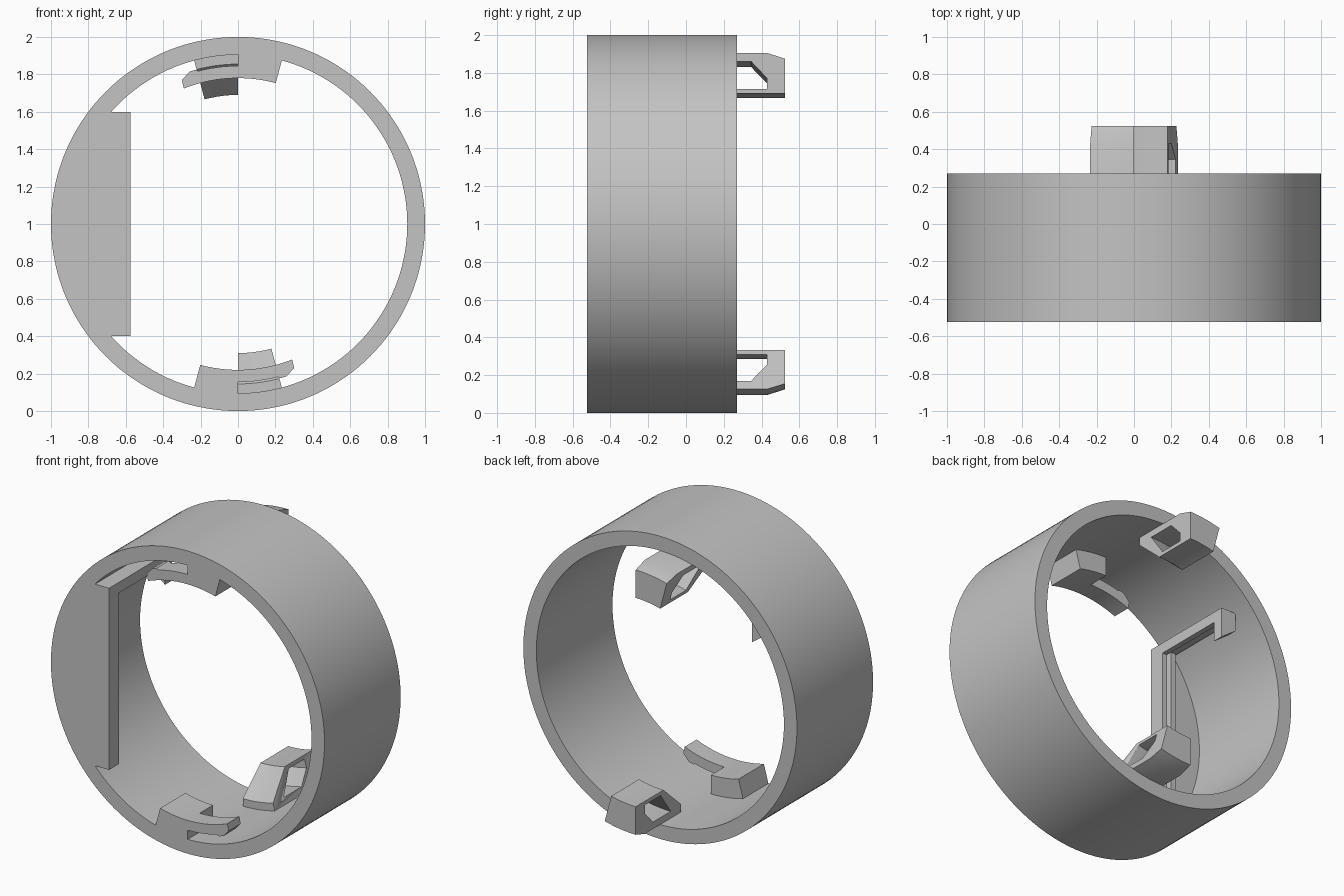
import bpy, bmesh
from math import sin, cos, asin, pi, radians
from mathutils import Matrix

cube = bpy.data.objects.get("Cube")
if cube:
    bpy.data.objects.remove(cube, do_unlink=True)

grey = bpy.data.materials.new("plain grey")
grey.use_nodes = True
colour = (0.55, 0.55, 0.55, 1)
grey.diffuse_color = colour
grey.node_tree.nodes["Principled BSDF"].inputs["Base Color"].default_value = colour

FRONT, BACK, BORE = -0.525, 0.27, 0.905


def polar(r, deg):
    """Point (x, z) about the ring axis; the angle runs from up towards +x."""
    return r * sin(radians(deg)), 1 + r * cos(radians(deg))


def arc(r, a0, a1, n=10):
    return [polar(r, a0 + (a1 - a0) * i / n) for i in range(n + 1)]


def finish(name, bm, flip=False):
    if flip:
        bm.transform(Matrix.Translation((0, 0, 1)) @ Matrix.Rotation(pi, 4, 'Y')
                     @ Matrix.Translation((0, 0, -1)))
    bmesh.ops.recalc_face_normals(bm, faces=bm.faces)
    me = bpy.data.meshes.new(name)
    bm.to_mesh(me)
    bm.free()
    me.materials.append(grey)
    ob = bpy.data.objects.new(name, me)
    bpy.context.collection.objects.link(ob)
    bpy.context.view_layer.objects.active = ob
    bpy.ops.object.select_all(action='DESELECT')
    ob.select_set(True)
    bpy.ops.object.shade_smooth_by_angle(angle=radians(25))
    return ob


def prism(name, pts, y0, y1, flip=False):
    """Extrude an (x, z) outline along y."""
    bm = bmesh.new()
    face = bm.faces.new([bm.verts.new((x, y0, z)) for x, z in pts])
    new = bmesh.ops.extrude_face_region(bm, geom=[face], use_keep_orig=True)["geom"]
    for v in new:
        if isinstance(v, bmesh.types.BMVert):
            v.co.y = y1
    return finish(name, bm, flip)


def box(name, x0, x1, y0, y1, z0, z1):
    return prism(name, [(x0, z0), (x1, z0), (x1, z1), (x0, z1)], y0, y1)


def sweep(name, section, a0, a1, steps, closed=False, flip=False):
    """Turn a (y, radius) section about the ring axis."""
    bm = bmesh.new()
    rows = []
    for i in range(steps if closed else steps + 1):
        a = a0 + (a1 - a0) * i / steps
        row = []
        for y, r in section:
            x, z = polar(r, a)
            row.append(bm.verts.new((x, y, z)))
        rows.append(row)
    n = len(section)
    for i in range(steps):
        p, q = rows[i], rows[(i + 1) % len(rows)]
        for j in range(n):
            k = (j + 1) % n
            bm.faces.new((p[j], p[k], q[k], q[j]))
    if not closed:
        bm.faces.new(rows[0])
        bm.faces.new(rows[-1])
    return finish(name, bm, flip)


def cut(ob, cutter):
    """Subtract the cutter for good and drop it."""
    mod = ob.modifiers.new("cut", 'BOOLEAN')
    mod.operation, mod.solver, mod.object = 'DIFFERENCE', 'EXACT', cutter
    cutter.hide_render = True
    bpy.context.view_layer.update()
    dg = bpy.context.evaluated_depsgraph_get()
    me = bpy.data.meshes.new_from_object(ob.evaluated_get(dg))
    ob.modifiers.clear()
    ob.data = me
    bpy.data.objects.remove(cutter, do_unlink=True)


# Main ring
sweep("ring", [(FRONT, BORE), (FRONT, 1), (BACK, 1), (BACK, BORE)], 0, 360, 144, closed=True)

# Pierced lugs at the back and hooked clips at the front, above and below
lug = [(0.05, BORE), (0.05, 0.855), (0.235, 0.69), (0.525, 0.69),
       (0.525, 0.875), (0.43, BORE)]
eye = [(0.16, 0.86), (0.345, 0.86), (0.43, 0.77), (0.43, 0.715), (0.265, 0.715)]
for side, flip in (("top", False), ("bottom", True)):
    body = sweep(side + "_lug", lug, -15, 0, 8, flip=flip)
    cut(body, sweep(side + "_lug_hole", eye, -17, 2, 8, flip=flip))
    prism(side + "_clip_block", arc(0.78, 0, 15) + arc(0.91, 15, 0), FRONT, -0.26, flip)
    tip = [polar(0.826, -21.3), polar(0.855, -17.7), polar(0.855, -15.5)]
    prism(side + "_clip_arm", arc(0.78, 0, -21.8) + tip + arc(0.845, -14.5, 0),
          FRONT, -0.40, flip)

# Flat web closing one side of the ring
EDGE, HALF = -0.575, 0.6
lim = 90 - asin(HALF / 0.93) * 180 / pi
web = [(EDGE, 1 + HALF)] + arc(0.93, -lim, lim - 180, 40) + [(EDGE, 1 - HALF)]
prism("side_web", web, FRONT, -0.47)

# Ribbed post along the web edge
box("post_outer_rib", EDGE - 0.035, EDGE, FRONT, -0.42, 1 - HALF, 1 + HALF)
box("post_inner_rib", EDGE - 0.1, EDGE - 0.065, FRONT, -0.42, 1 - HALF, 1 + HALF)

# Rail running back from the post, with a drop at its end
box("rail", EDGE - 0.11, EDGE, FRONT, 0.13, 1.56, 1 + HALF)
box("rail_lip", EDGE - 0.035, EDGE, FRONT, 0.13, 1.53, 1 + HALF)
prism("rail_end", [(EDGE, 1.6), (EDGE - 0.11, 1.6), (EDGE - 0.11, 1.48), (EDGE, 1.4)],
      0.06, 0.13)
